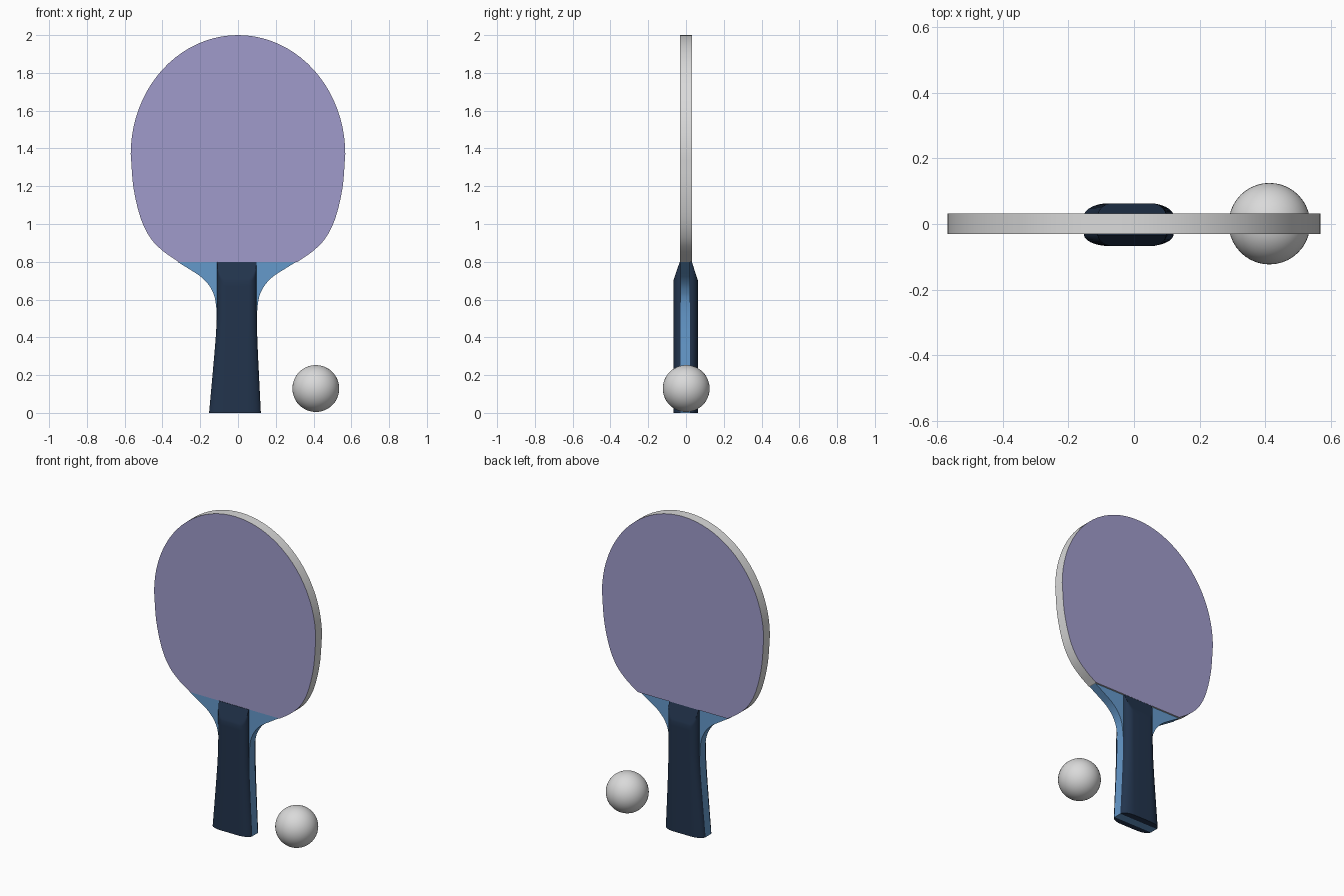
import bpy, bmesh, math
from mathutils import Vector

if "Cube" in bpy.data.objects:
    bpy.data.objects.remove(bpy.data.objects["Cube"])


def material(name, rgb):
    m = bpy.data.materials.new(name)
    m.diffuse_color = (*rgb, 1)
    m.use_nodes = True
    m.node_tree.nodes["Principled BSDF"].inputs["Base Color"].default_value = m.diffuse_color
    return m


PURPLE = material("purple rubber", (0.35, 0.33, 0.60))
GREY = material("light grey", (0.70, 0.70, 0.70))
BLUE = material("blue wood", (0.13, 0.32, 0.60))
NAVY = material("navy grip", (0.016, 0.034, 0.073))


def finish(name, bm, mats):
    bmesh.ops.recalc_face_normals(bm, faces=bm.faces)
    me = bpy.data.meshes.new(name)
    bm.to_mesh(me)
    bm.free()
    for m in mats:
        me.materials.append(m)
    ob = bpy.data.objects.new(name, me)
    bpy.context.collection.objects.link(ob)
    bpy.ops.object.select_all(action='DESELECT')
    ob.select_set(True)
    bpy.context.view_layer.objects.active = ob
    bpy.ops.object.shade_smooth_by_angle(angle=math.radians(30))
    return ob


def spline(pts, n=5):
    """Catmull-Rom curve through 2D points."""
    p = [Vector(q) for q in pts]
    p = [2 * p[0] - p[1]] + p + [2 * p[-1] - p[-2]]
    out = []
    for i in range(1, len(p) - 2):
        a, b, c, d = p[i - 1:i + 3]
        for k in range(n):
            t = k / n
            out.append(0.5 * (2 * b + (c - a) * t + (2 * a - 5 * b + 4 * c - d) * t * t
                              + (3 * b - a - 3 * c + d) * t ** 3))
    return out + [p[-2]]


def prism(outline, y0, y1):
    """Extrude an xz outline along y."""
    bm = bmesh.new()
    f = bm.faces.new([bm.verts.new((x, y0, z)) for x, z in outline])
    ext = bmesh.ops.extrude_face_region(bm, geom=[f])
    verts = [v for v in ext["geom"] if isinstance(v, bmesh.types.BMVert)]
    bmesh.ops.translate(bm, verts=verts, vec=(0, y1 - y0, 0))
    return bm


def centre(z):
    """The handle leans slightly to one side at its foot."""
    return -0.006 - 0.010 * max(0, 1 - z / 0.5)


# Head: rubber faces with a grey rim, cut straight at the bottom
lower = spline([(0.315, 0.80), (0.395, 0.855), (0.463, 0.925), (0.515, 1.03),
                (0.553, 1.19), (0.568, 1.37)])
upper = [(0.568 * math.cos(a), 1.37 + 0.63 * math.sin(a))
         for a in (math.pi / 2 * i / 20 for i in range(1, 20))]
side = [(p[0], p[1]) for p in lower] + upper
head = prism(side + [(0, 2.0)] + [(-x, z) for x, z in reversed(side)], -0.031, 0.032)
head.normal_update()
for f in head.faces:
    f.material_index = 0 if abs(f.normal.y) > 0.9 else 1
finish("head", head, [PURPLE, GREY])

# Wooden core: flared foot, waist and concave shoulders
core = spline([(0.137, 0), (0.123, 0.2), (0.110, 0.4), (0.107, 0.52), (0.115, 0.6),
               (0.130, 0.645), (0.155, 0.685), (0.195, 0.724), (0.255, 0.763), (0.315, 0.80)])
right = [(centre(z) + w, z) for w, z in core]
left = [(centre(z) - w, z) for w, z in reversed(core)]
finish("wooden_core", prism(right + left, -0.030, 0.022), [BLUE])

# Grips: rounded shells on both faces, with a planar chamfer at the top
grip = spline([(0.137, 0), (0.123, 0.2), (0.110, 0.4), (0.105, 0.55), (0.105, 0.70)])
grip += [(0.105, 0.70 + 0.01 * i) for i in range(1, 11)]


def grip_shell(name, inner, outer, tip):
    bm = bmesh.new()
    rings = []
    for w, z in grip:
        limit = outer + (tip - outer) * max(0, (z - 0.70) / 0.10)
        half = []
        for i in range(13):
            a = math.pi / 2 * i / 12
            y = inner + (outer - inner) * math.sin(a)
            y = min(y, limit) if outer > 0 else max(y, limit)
            half.append((0.06 + (w - 0.06) * math.cos(a), y))
        section = half + [(-x, y) for x, y in reversed(half)]
        rings.append([bm.verts.new((centre(z) + x, y, z)) for x, y in section])
    n = len(rings[0])
    for a, b in zip(rings, rings[1:]):
        for i in range(n):
            j = (i + 1) % n
            bm.faces.new((a[i], a[j], b[j], b[i]))
    bm.faces.new(rings[0])
    bm.faces.new(rings[-1])
    finish(name, bm, [NAVY])


grip_shell("front_grip", -0.030, -0.067, -0.033)
grip_shell("back_grip", 0.022, 0.063, 0.031)

# Ball
ball = bmesh.new()
bmesh.ops.create_uvsphere(ball, u_segments=40, v_segments=24, radius=0.124)
bmesh.ops.translate(ball, verts=ball.verts, vec=(0.412, 0.001, 0.129))
finish("ball", ball, [GREY])
